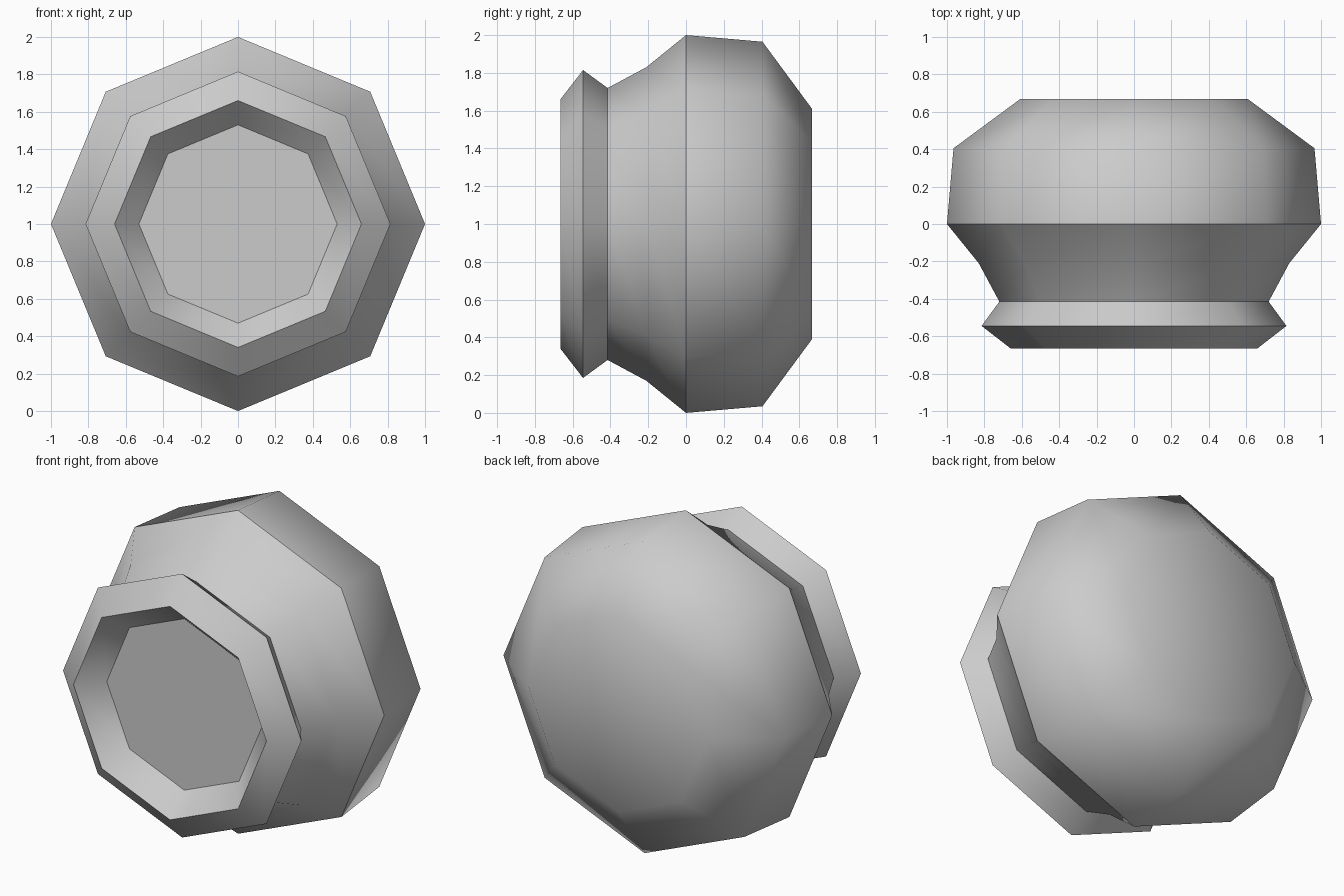
import bpy, bmesh
from math import cos, sin, pi

if "Cube" in bpy.data.objects:
    bpy.data.objects.remove(bpy.data.objects["Cube"])

SIDES = 8


def lathe(name, profile, sharp=(), cap_first=False, cap_last=False):
    """Spin (y, radius) points, listed back to front, around the y axis at z = 1."""
    bm = bmesh.new()
    rings = []
    for y, r in profile:
        rings.append([bm.verts.new((r * cos(2 * pi * k / SIDES), y,
                                    r * sin(2 * pi * k / SIDES)))
                      for k in range(SIDES)])
    for a, b in zip(rings, rings[1:]):
        for k in range(SIDES):
            n = (k + 1) % SIDES
            bm.faces.new((a[k], a[n], b[n], b[k]))
    # end caps are fans around a centre point
    for use, ring, y, flip in ((cap_first, rings[0], profile[0][0], False),
                               (cap_last, rings[-1], profile[-1][0], True)):
        if use:
            c = bm.verts.new((0, y, 0))
            for k in range(SIDES):
                n = (k + 1) % SIDES
                bm.faces.new((ring[k], ring[n], c) if flip else (ring[n], ring[k], c))
    for f in bm.faces:
        f.smooth = True
    for i in sharp:
        for k in range(SIDES):
            bm.edges.get((rings[i][k], rings[i][(k + 1) % SIDES])).smooth = False
    mesh = bpy.data.meshes.new(name)
    bm.to_mesh(mesh)
    bm.free()
    obj = bpy.data.objects.new(name, mesh)
    obj.location.z = 1
    bpy.context.collection.objects.link(obj)
    return obj


# Rounded back shell and tapering neck
lathe("body", [(0.667, 0.61), (0.405, 0.965), (0, 1.0), (-0.21, 0.83), (-0.415, 0.72)],
      sharp=(2,), cap_first=True)

# Flared lip with the inner wall of the recess
lathe("rim", [(-0.415, 0.72), (-0.545, 0.815), (-0.665, 0.66), (-0.525, 0.53)],
      sharp=(1, 2))

# Flat floor of the recess
lathe("recess_floor", [(-0.525, 0.53)], cap_last=True)
